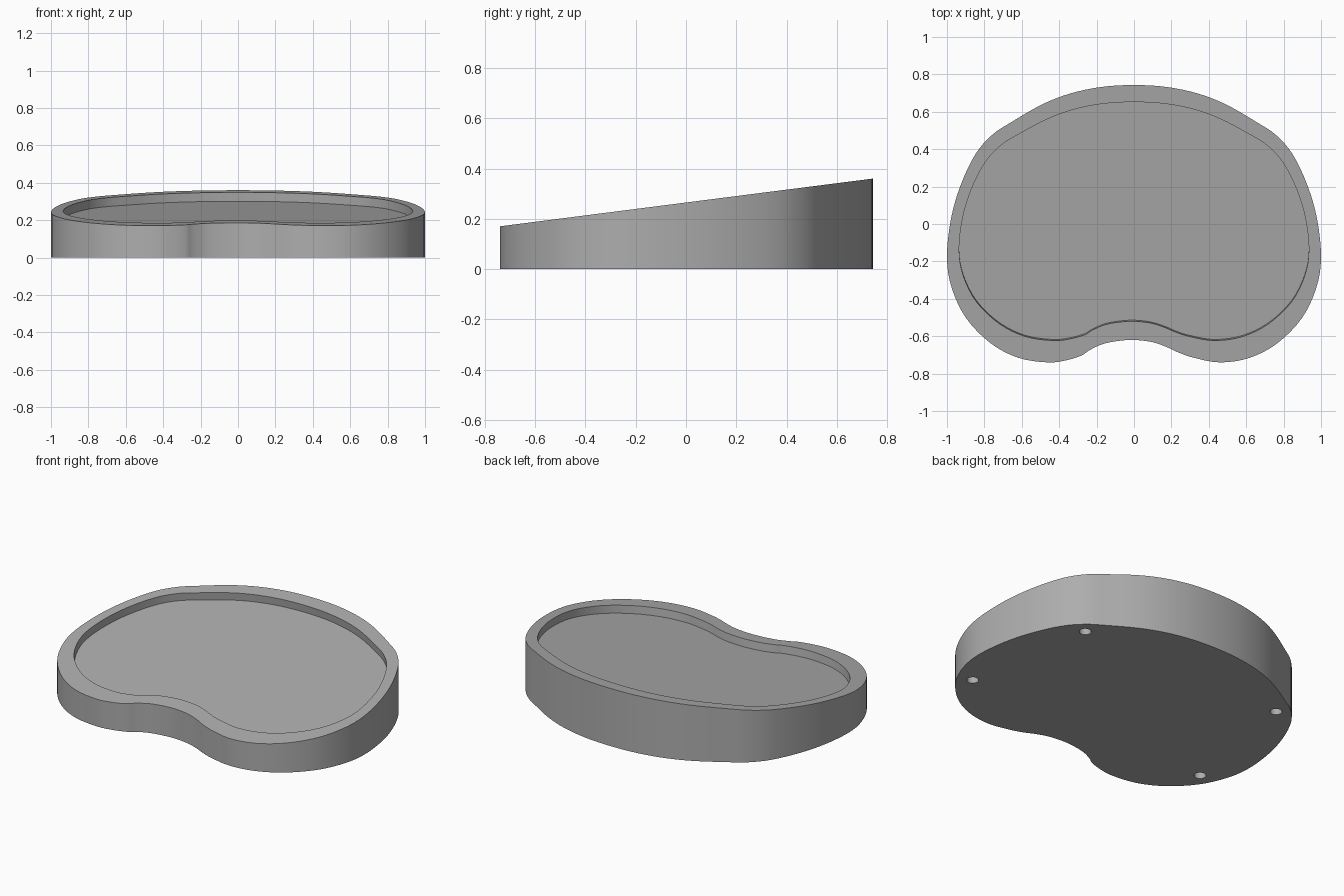
import bpy, bmesh, math
from mathutils import Vector

cube = bpy.data.objects.get("Cube")
if cube:
    bpy.data.objects.remove(cube, do_unlink=True)

mat = bpy.data.materials.new("plain grey")
mat.use_nodes = True
GREY = (0.42, 0.42, 0.42, 1)
mat.diffuse_color = GREY
mat.node_tree.nodes["Principled BSDF"].inputs["Base Color"].default_value = GREY

# Kidney outline: shared side points, then one notch shoulder per side
SIDE = [(.46, -.74), (.62, -.715), (.77, -.635), (.9, -.5), (.975, -.34), (1, -.18),
        (.98, .02), (.93, .2), (.85, .37), (.76, .475), (.655, .545), (.5, .635),
        (.35, .695), (.18, .732)]
RIGHT_NOTCH = [(0, -.62), (.1, -.632), (.18, -.66), (.24, -.688), (.32, -.715)]
LEFT_NOTCH = [(-.36, -.728), (-.28, -.703), (-.24, -.676), (-.17, -.643), (-.09, -.626)]
KNOTS = RIGHT_NOTCH + SIDE + [(0, .743)] + [(-x, y) for x, y in reversed(SIDE)] + LEFT_NOTCH


def smooth_loop(points, steps=4):
    """Closed Catmull-Rom curve through the points."""
    pts = [Vector(p) for p in points]
    n, out = len(pts), []
    for i in range(n):
        a, b, c, d = (pts[(i + k) % n] for k in (-1, 0, 1, 2))
        for s in range(steps):
            t = s / steps
            out.append(b + (c - a) * t / 2 + (a * 2 - b * 5 + c * 4 - d) * t * t / 2
                       + (b * 3 - a - c * 3 + d) * t ** 3 / 2)
    return out


SLOPE = 0.128
DEPTH = 0.048


def rim_height(y):
    return 0.265 + SLOPE * y


# Sloped tray: outer wall, flat rim, recess wall square to the rim, floor
outer = smooth_loop(KNOTS)
inner = [Vector((p.x * .935, p.y * .86 + .013)) for p in outer]
sink = Vector((0, SLOPE, -1)).normalized() * DEPTH
bm = bmesh.new()
rings = [
    [bm.verts.new((p.x, p.y, 0)) for p in outer],
    [bm.verts.new((p.x, p.y, rim_height(p.y))) for p in outer],
    [bm.verts.new((p.x, p.y, rim_height(p.y))) for p in inner],
    [bm.verts.new(Vector((p.x, p.y, rim_height(p.y))) + sink) for p in inner],
]
n = len(outer)
for low, high in zip(rings, rings[1:]):
    for i in range(n):
        j = (i + 1) % n
        bm.faces.new((low[i], low[j], high[j], high[i]))
bm.faces.new(rings[0][::-1])
bm.faces.new(rings[-1])
bmesh.ops.recalc_face_normals(bm, faces=bm.faces)
mesh = bpy.data.meshes.new("tray")
bm.to_mesh(mesh)
bm.free()
tray = bpy.data.objects.new("tray", mesh)
bpy.context.collection.objects.link(tray)
mesh.materials.append(mat)

# Four round sockets in the underside
for x, y in ((.705, .41), (.84, -.42)):
    for side in (-1, 1):
        bpy.ops.mesh.primitive_cylinder_add(vertices=32, radius=.034, depth=.12,
                                            location=(side * x, y, 0))
        cutter = bpy.context.object
        cutter.name = "socket_cutter"
        cutter.hide_render = True
        cutter.data.materials.append(mat)
        mod = tray.modifiers.new("socket", 'BOOLEAN')
        mod.operation = 'DIFFERENCE'
        mod.solver = 'EXACT'
        mod.object = cutter
        bpy.context.view_layer.objects.active = tray
        bpy.ops.object.modifier_apply(modifier=mod.name)
        bpy.data.objects.remove(cutter, do_unlink=True)

bpy.ops.object.select_all(action='DESELECT')
tray.select_set(True)
bpy.context.view_layer.objects.active = tray
bpy.ops.object.shade_smooth_by_angle(angle=math.radians(30))
